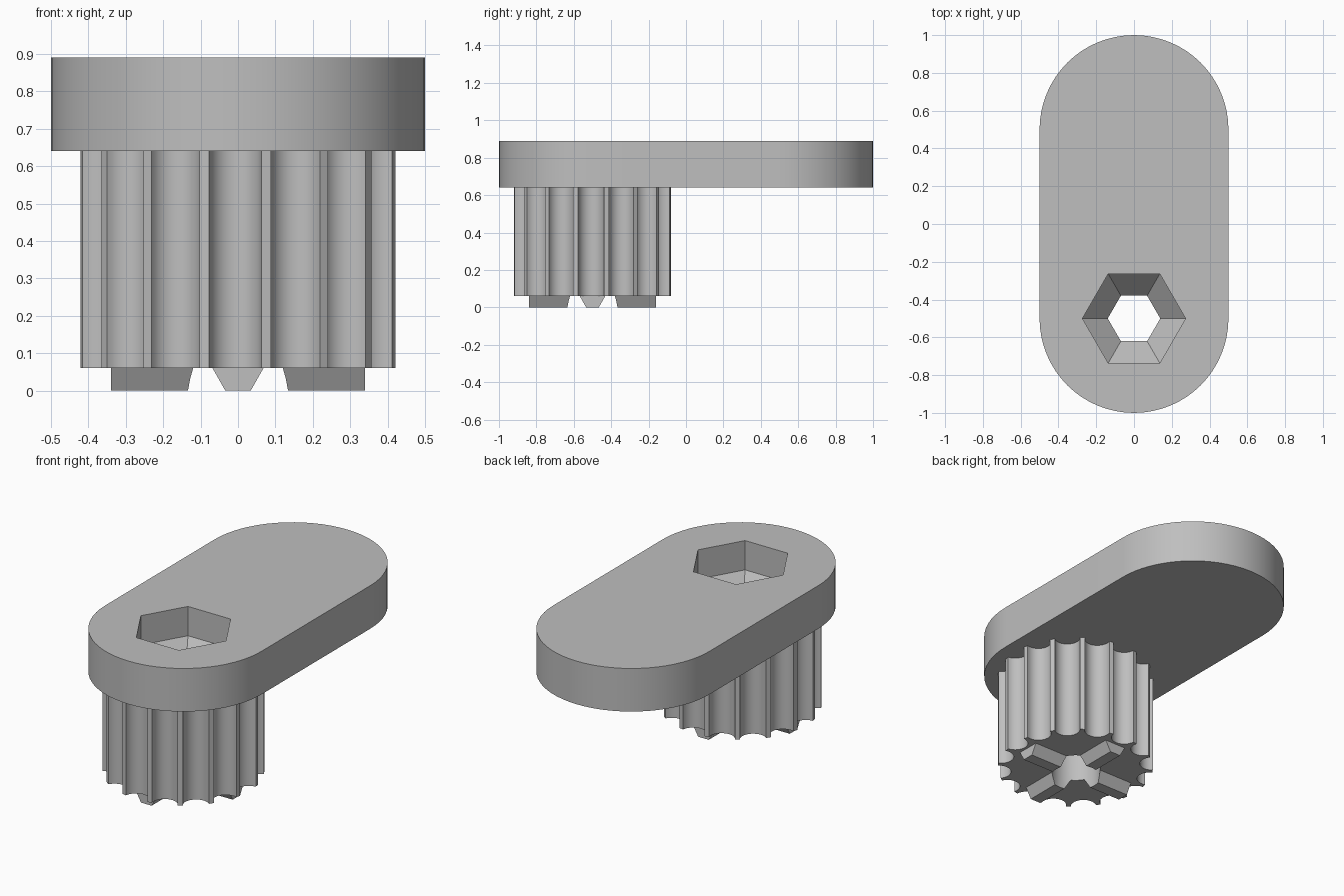
import bpy
import bmesh
from math import cos, sin, tau, pi, radians, asin

if "Cube" in bpy.data.objects:
    bpy.data.objects.remove(bpy.data.objects["Cube"], do_unlink=True)

AXIS_Y = -0.5                      # centre of the shaft
TOP, PLATE_Z, SHAFT_Z = 0.89, 0.64, 0.06

grey = bpy.data.materials.new("light_grey")
grey.use_nodes = True
colour = (0.52, 0.52, 0.52, 1)
grey.diffuse_color = colour
grey.node_tree.nodes["Principled BSDF"].inputs["Base Color"].default_value = colour


def ring(radius, count, y=AXIS_Y, start=0.0, sweep=tau):
    """Points on an arc; a full circle leaves out its repeated end point."""
    steps = count if sweep == tau else count - 1
    return [(radius * cos(start + sweep * i / steps),
             y + radius * sin(start + sweep * i / steps)) for i in range(count)]


def loft(bm, sections):
    """Closed solid through (outline, z) sections with equal point counts."""
    loops = [[bm.verts.new((x, y, z)) for x, y in pts] for pts, z in sections]
    bm.faces.new(loops[0][::-1])
    bm.faces.new(loops[-1])
    for low, high in zip(loops, loops[1:]):
        for i in range(len(low)):
            j = (i + 1) % len(low)
            bm.faces.new((low[i], low[j], high[j], high[i]))


def finish(name, bm):
    bmesh.ops.recalc_face_normals(bm, faces=bm.faces)
    mesh = bpy.data.meshes.new(name)
    bm.to_mesh(mesh)
    bm.free()
    mesh.materials.append(grey)
    obj = bpy.data.objects.new(name, mesh)
    bpy.context.collection.objects.link(obj)
    return obj


def solid(name, sections):
    bm = bmesh.new()
    loft(bm, sections)
    return finish(name, bm)


# Rounded plate
outline = ring(0.5, 33, -0.5, pi, pi) + ring(0.5, 33, 0.5, 0, pi)
plate = solid("plate", [(outline, PLATE_Z), (outline, TOP)])

# Fluted shaft: round grooves around the rim
R, GROOVE, COUNT, STEPS = 0.425, 0.07, 16, 14
half = 2 * asin(GROOVE / (2 * R))
lean = pi / 2 - half / 2           # from inward direction to the rim corner
profile = []
for k in range(COUNT):
    a = tau * k / COUNT - radians(1)
    cx, cy = R * cos(a), AXIS_Y + R * sin(a)
    for i in range(STEPS + 1):
        t = a + pi + lean - 2 * lean * i / STEPS
        profile.append((cx + GROOVE * cos(t), cy + GROOVE * sin(t)))
shaft = solid("fluted_shaft", [(profile, SHAFT_Z), (profile, PLATE_Z)])

# Four tapered ribs in a cross under the shaft
bm = bmesh.new()
for k in range(4):
    c, s = cos(k * pi / 2), sin(k * pi / 2)
    sections = []
    for w, z in ((0.034, 0), (0.068, SHAFT_Z)):
        box = [(0.1, -w), (0.34, -w), (0.34, w), (0.1, w)]
        sections.append(([(x * c - y * s, AXIS_Y + x * s + y * c) for x, y in box], z))
    loft(bm, sections)
ribs = finish("cross_ribs", bm)

# Cutters: hexagonal socket with a tapered floor, and a round bore below
wide, narrow = ring(0.273, 6), ring(0.137, 6)
socket = solid("socket_cutter", [(narrow, 0.585), (wide, 0.72), (wide, 1.0)])
circle = ring(0.138, 48)
bore = solid("bore_cutter", [(circle, -0.1), (circle, 0.587)])

for part, cutters in ((plate, [socket]), (shaft, [socket, bore]), (ribs, [bore])):
    bpy.ops.object.select_all(action='DESELECT')
    part.select_set(True)
    bpy.context.view_layer.objects.active = part
    for cutter in cutters:
        mod = part.modifiers.new("cut", 'BOOLEAN')
        mod.operation = 'DIFFERENCE'
        mod.solver = 'EXACT'
        mod.object = cutter
        bpy.ops.object.modifier_apply(modifier=mod.name)
    bpy.ops.object.shade_smooth_by_angle(angle=radians(30))

for cutter in (socket, bore):
    bpy.data.objects.remove(cutter, do_unlink=True)
